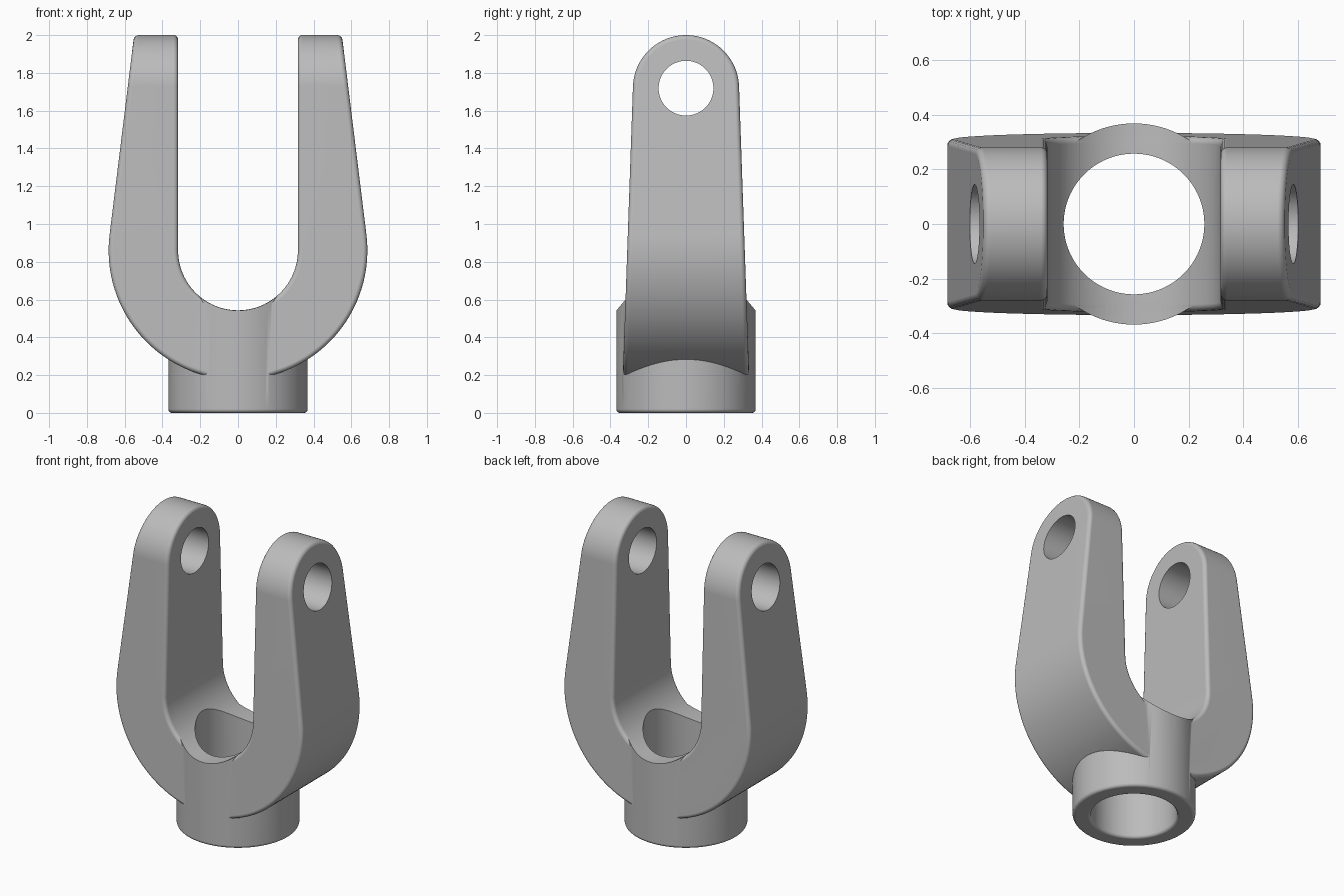
import bpy
import bmesh
from math import sin, cos, radians, pi

cube = bpy.data.objects.get("Cube")
if cube:
    bpy.data.objects.remove(cube, do_unlink=True)

steel = bpy.data.materials.new("grey steel")
steel.use_nodes = True
steel.diffuse_color = (0.5, 0.5, 0.5, 1)
steel.node_tree.nodes["Principled BSDF"].inputs["Base Color"].default_value = (0.5, 0.5, 0.5, 1)


def finish(bm, name):
    bmesh.ops.recalc_face_normals(bm, faces=bm.faces)
    mesh = bpy.data.meshes.new(name)
    bm.to_mesh(mesh)
    bm.free()
    obj = bpy.data.objects.new(name, mesh)
    bpy.context.collection.objects.link(obj)
    mesh.materials.append(steel)
    return obj


def arc(radius, z, start, end, steps):
    """Points (across, height) on an arc about (0, z), angles in degrees."""
    angles = [radians(start + (end - start) * i / steps) for i in range(steps + 1)]
    return [(radius * cos(a), z + radius * sin(a)) for a in angles]


def prism(name, outline, axis, half):
    """Extrude an (across, height) outline along x or y."""
    bm = bmesh.new()
    place = (lambda u, z: (-half, u, z)) if axis == "x" else (lambda u, z: (u, -half, z))
    face = bm.faces.new([bm.verts.new(place(u, z)) for u, z in outline])
    moved = bmesh.ops.extrude_face_region(bm, geom=[face])["geom"]
    shift = (2 * half, 0, 0) if axis == "x" else (0, 2 * half, 0)
    bmesh.ops.translate(bm, verts=[v for v in moved if isinstance(v, bmesh.types.BMVert)], vec=shift)
    return finish(bm, name)


def lathe(name, profile, sides=96):
    """Turn a (radius, height) profile about z, closed with flat caps."""
    bm = bmesh.new()
    rings = [[bm.verts.new((r * cos(2 * pi * i / sides), r * sin(2 * pi * i / sides), z))
              for i in range(sides)] for r, z in profile]
    for low, high in zip(rings, rings[1:]):
        for i in range(sides):
            j = (i + 1) % sides
            bm.faces.new((low[i], low[j], high[j], high[i]))
    bm.faces.new(rings[0][::-1])
    bm.faces.new(rings[-1])
    return finish(bm, name)


def apply(obj, mod):
    bpy.ops.object.select_all(action="DESELECT")
    bpy.context.view_layer.objects.active = obj
    obj.select_set(True)
    bpy.ops.object.modifier_apply(modifier=mod.name)


def combine(obj, other, operation):
    mod = obj.modifiers.new(operation, "BOOLEAN")
    mod.operation, mod.solver, mod.object = operation, "EXACT", other
    apply(obj, mod)
    bpy.data.objects.remove(other, do_unlink=True)


def channel(radius):
    """U-shaped slot between the two arms."""
    outline = [(radius, 2.2), (-radius, 2.2)] + arc(radius, 0.86, 180, 360, 48)
    return prism("channel_cutter", outline, "y", 1)


# Yoke: round-bottomed front outline crossed with a tapered, domed side outline
front = [(0.55, 2.0), (0.55, 2.1), (-0.55, 2.1), (-0.55, 2.0)] + arc(0.685, 0.86, 173, 367, 72)
side = [(-0.341, 0.0), (0.341, 0.0)] + arc(0.281, 1.719, 2, 178, 48)
yoke = prism("yoke", front, "y", 0.6)
combine(yoke, prism("side_outline", side, "x", 1), "INTERSECT")
combine(yoke, channel(0.317), "DIFFERENCE")

# Soft rounding on the yoke edges
rounding = yoke.modifiers.new("rounding", "BEVEL")
rounding.width, rounding.segments = 0.024, 4
rounding.limit_method, rounding.angle_limit = "ANGLE", radians(40)
apply(yoke, rounding)

# Collar: round socket that blends into the base of the yoke
edge = 0.02
foot = [(0.369 - edge + edge * sin(a), edge - edge * cos(a))
        for a in [radians(18 * i) for i in range(6)]]
collar = lathe("collar", foot + [(0.369, 0.8)])
combine(collar, channel(0.318), "DIFFERENCE")
combine(yoke, collar, "UNION")

# Vertical bore with a rounded lower lip
lip = [(0.258 + edge * (1 - sin(a)), edge * cos(a))
       for a in [radians(18 * i) for i in range(6)]]
lip = [(r, edge - z) for r, z in lip]
bore = lathe("bore_cutter", [(0.278, -0.1)] + lip + [(0.258, 1.2)])
combine(yoke, bore, "DIFFERENCE")

# Pin hole through both arms
combine(yoke, prism("pin_cutter", arc(0.145, 1.719, 0, 354, 59), "x", 1), "DIFFERENCE")

bpy.ops.object.select_all(action="DESELECT")
bpy.context.view_layer.objects.active = yoke
yoke.select_set(True)
bpy.ops.object.shade_smooth_by_angle(angle=radians(30))
weighted = yoke.modifiers.new("even shading", "WEIGHTED_NORMAL")
weighted.keep_sharp = True
